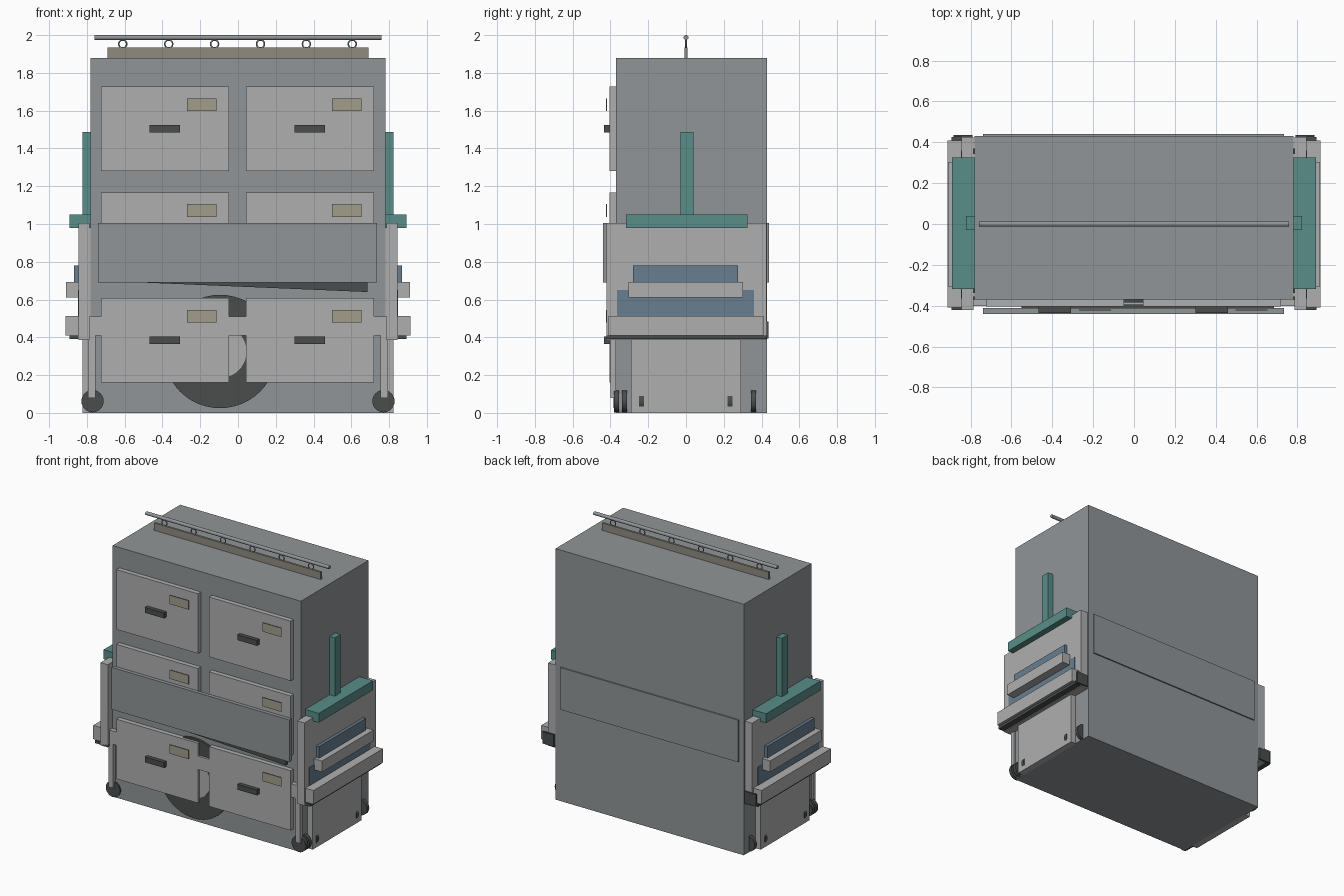
import bpy, bmesh, math
from mathutils import Matrix

if "Cube" in bpy.data.objects:
    bpy.data.objects.remove(bpy.data.objects["Cube"])


def mat(name, c):
    m = bpy.data.materials.new(name)
    m.diffuse_color = (*c, 1)
    m.use_nodes = True
    m.node_tree.nodes["Principled BSDF"].inputs["Base Color"].default_value = m.diffuse_color
    return m


STEEL = mat("steel_grey", (0.28, 0.30, 0.31))
LIGHT = mat("light_grey", (0.42, 0.43, 0.42))
DARK = mat("dark_grey", (0.07, 0.075, 0.075))
TEAL = mat("teal", (0.10, 0.27, 0.25))
BLUE = mat("dull_blue", (0.14, 0.21, 0.28))
TAN = mat("tan", (0.36, 0.34, 0.26))
TRIM = mat("trim", (0.28, 0.26, 0.22))


def finish(name, bm, m):
    bmesh.ops.recalc_face_normals(bm, faces=bm.faces)
    me = bpy.data.meshes.new(name)
    bm.to_mesh(me)
    bm.free()
    me.materials.append(m)
    ob = bpy.data.objects.new(name, me)
    bpy.context.collection.objects.link(ob)
    return ob


def box(name, x, y, z, m):
    bm = bmesh.new()
    bmesh.ops.create_cube(bm, size=1)
    for v in bm.verts:
        for i, r in enumerate((x, y, z)):
            v.co[i] = r[0] if v.co[i] < 0 else r[1]
    return finish(name, bm, m)


def sides(name, x, y, z, m):
    # same box on the right and left
    box(name + "_right", x, y, z, m)
    box(name + "_left", (-x[1], -x[0]), y, z, m)


def cyl(name, c, r, length, axis, m, seg=32):
    bm = bmesh.new()
    rot = Matrix.Rotation(math.pi / 2, 4, 'Y' if axis == 'X' else 'X')
    bmesh.ops.create_cone(bm, cap_ends=True, segments=seg, radius1=r, radius2=r,
                          depth=length, matrix=Matrix.Translation(c) @ rot)
    for f in bm.faces:
        f.smooth = len(f.verts) == 4
    for e in bm.edges:
        e.smooth = all(f.smooth for f in e.link_faces)
    return finish(name, bm, m)


# cabinet body
box("cabinet", (-0.78, 0.78), (-0.37, 0.43), (0, 1.88), STEEL)

# drawers with handles and label plates
for row, z in enumerate((0.16, 0.72, 1.28)):
    for col, x in enumerate((-0.725, 0.043)):
        n = f"_{row}_{col}"
        box("drawer" + n, (x, x + 0.677), (-0.405, -0.37), (z, z + 0.448), LIGHT)
        box("handle" + n, (x + 0.257, x + 0.417), (-0.435, -0.405), (z + 0.205, z + 0.245), DARK)
        box("label_plate" + n, (x + 0.455, x + 0.612), (-0.423, -0.419), (z + 0.318, z + 0.385), TAN)

# top rail, hanging rings and rod
box("top_strip", (-0.69, 0.69), (-0.008, 0.008), (1.88, 1.935), TRIM)
cyl("top_rod", (0, 0, 1.987), 0.013, 1.52, 'X', STEEL, 20)
for i in range(6):
    bpy.ops.mesh.primitive_torus_add(location=(-0.61 + 0.243 * i, 0, 1.953),
                                     rotation=(math.pi / 2, 0, 0), major_radius=0.021,
                                     minor_radius=0.004, major_segments=24, minor_segments=8)
    bpy.context.object.name = f"rod_ring_{i}"
    bpy.context.object.data.materials.append(STEEL)
    bpy.ops.object.shade_smooth()

# long front and back panels
box("front_panel", (-0.74, 0.735), (-0.44, -0.412), (0.69, 1.005), STEEL)
box("back_panel", (-0.74, 0.735), (0.43, 0.44), (0.69, 1.005), STEEL)

# slanted dark bar below the front panel
bm = bmesh.new()
pts = [(-0.55, 0.692), (0.685, 0.64), (0.685, 0.70), (-0.55, 0.75)]
f = bm.faces.new([bm.verts.new((x, -0.412, z)) for x, z in pts])
r = bmesh.ops.extrude_face_region(bm, geom=[f])
for v in r["geom"]:
    if isinstance(v, bmesh.types.BMVert):
        v.co.y = -0.395
finish("slanted_bar", bm, DARK)

# large disc behind the lower drawers and the cross bar over it
cyl("large_disc", (-0.095, -0.36, 0.325), 0.30, 0.05, 'Y', DARK, 48)
cyl("disc_hub", (-0.095, -0.365, 0.325), 0.14, 0.05, 'Y', LIGHT, 40)
box("front_cross_bar", (-0.79, 0.79), (-0.402, -0.37), (0.41, 0.51), LIGHT)

# side assemblies
sides("end_panel", (0.785, 0.845), (-0.42, 0.425), (0.385, 1.005), LIGHT)
sides("lower_side", (0.775, 0.822), (-0.29, 0.29), (0, 0.39), LIGHT)
sides("lower_bumper", (0.84, 0.913), (-0.41, 0.41), (0.41, 0.513), LIGHT)
sides("upper_bumper", (0.84, 0.91), (-0.305, 0.303), (0.61, 0.693), LIGHT)
sides("lower_blue_pad", (0.79, 0.847), (-0.365, 0.36), (0.51, 0.65), BLUE)
sides("upper_blue_pad", (0.84, 0.868), (-0.28, 0.275), (0.69, 0.78), BLUE)
sides("under_rail", (0.785, 0.893), (-0.42, 0.425), (0.39, 0.41), DARK)
sides("rear_bracket", (0.79, 0.885), (0.425, 0.437), (0.395, 0.485), DARK)
sides("teal_ledge", (0.775, 0.892), (-0.318, 0.325), (0.98, 1.05), TEAL)
sides("teal_post", (0.775, 0.823), (-0.03, 0.04), (1.04, 1.487), TEAL)
sides("caster_post", (0.755, 0.795), (-0.40, -0.37), (0.08, 0.41), LIGHT)

# caster wheels
for s in (-1, 1):
    for i, y in enumerate((-0.368, -0.325, -0.235, 0.233, 0.357)):
        cyl(f"caster_{s}_{i}", (0.77 * s, y, 0.062), 0.059, 0.026, 'Y', DARK, 24)
